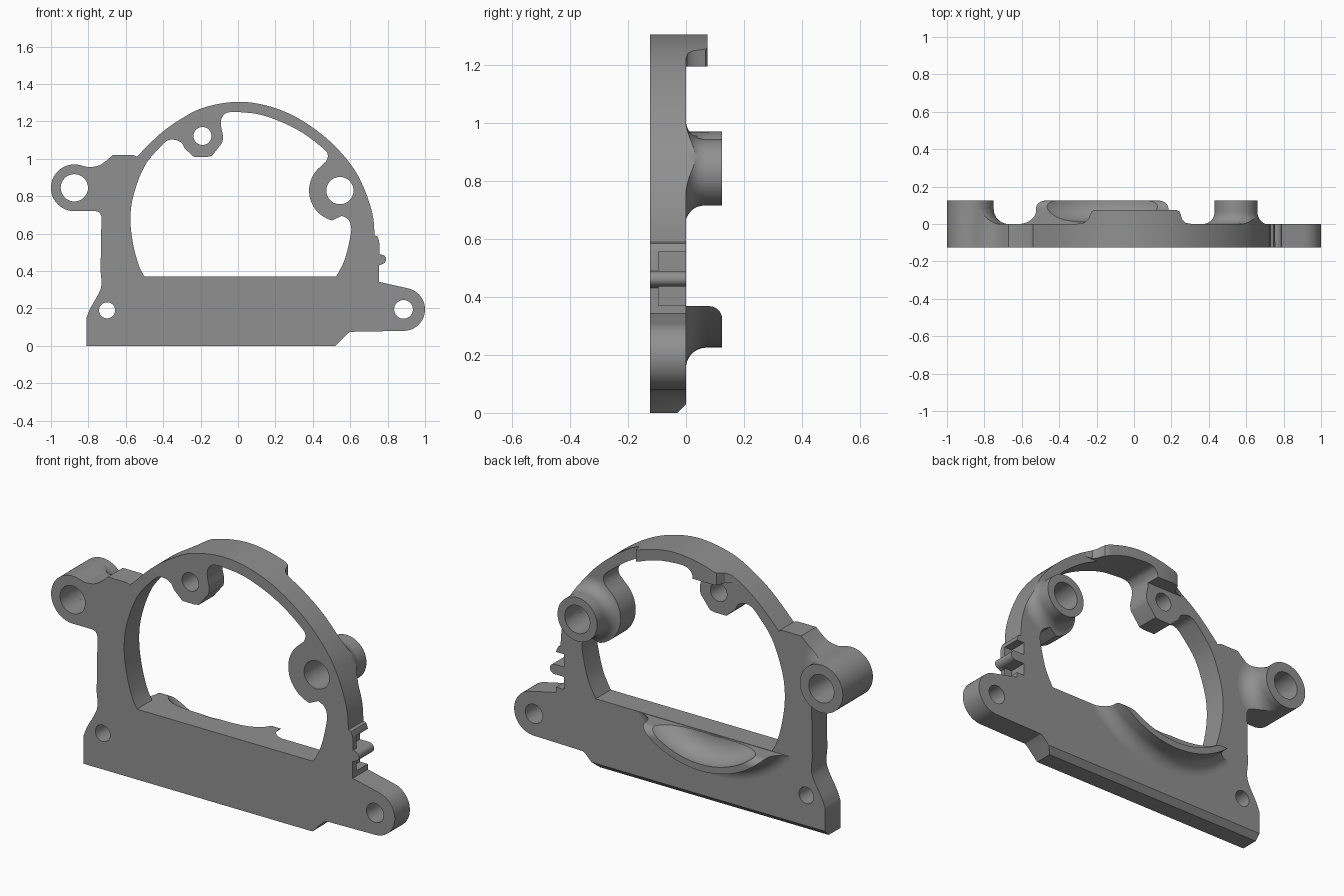
import bpy, bmesh, math
from mathutils import Vector, Matrix

if "Cube" in bpy.data.objects:
    bpy.data.objects.remove(bpy.data.objects["Cube"])

grey = bpy.data.materials.new("cast_grey")
grey.diffuse_color = (0.28, 0.28, 0.28, 1)
grey.use_nodes = True
grey.node_tree.nodes["Principled BSDF"].inputs["Base Color"].default_value = grey.diffuse_color


def finish(name, bm):
    bmesh.ops.remove_doubles(bm, verts=bm.verts, dist=1e-5)
    bmesh.ops.recalc_face_normals(bm, faces=bm.faces)
    me = bpy.data.meshes.new(name)
    bm.to_mesh(me)
    bm.free()
    me.materials.clear()
    me.materials.append(grey)
    ob = bpy.data.objects.new(name, me)
    bpy.context.collection.objects.link(ob)
    return ob


def arc(cx, cz, r, a0, a1, n=24):
    return [(cx + r * math.cos(math.radians(a0 + (a1 - a0) * i / n)),
             cz + r * math.sin(math.radians(a0 + (a1 - a0) * i / n))) for i in range(n + 1)]


def smooth(pts, n=5):
    """Smooth open path through the given points."""
    p = [Vector(q) for q in [pts[0]] + pts + [pts[-1]]]
    out = []
    for a, b, c, d in zip(p, p[1:], p[2:], p[3:]):
        for i in range(n):
            t = i / n
            out.append(tuple(0.5 * (2 * b + (c - a) * t + (2 * a - 5 * b + 4 * c - d) * t * t
                                    + (3 * b - a - 3 * c + d) * t ** 3)))
    return out + [tuple(pts[-1])]


def sheet(name, loops, y0, y1):
    """Filled front profile with holes, extruded along y."""
    cu = bpy.data.curves.new(name, 'CURVE')
    cu.dimensions, cu.fill_mode, cu.extrude = '2D', 'BOTH', (y1 - y0) / 2
    for loop in loops:
        sp = cu.splines.new('POLY')
        sp.points.add(len(loop) - 1)
        for p, (x, z) in zip(sp.points, loop):
            p.co = (x, z, 0, 1)
        sp.use_cyclic_u = True
    tmp = bpy.data.objects.new("tmp", cu)
    bpy.context.collection.objects.link(tmp)
    dg = bpy.context.evaluated_depsgraph_get()
    me = bpy.data.meshes.new_from_object(tmp.evaluated_get(dg))
    bm = bmesh.new()
    bm.from_mesh(me)
    bm.transform(Matrix.Translation((0, (y0 + y1) / 2, 0)) @ Matrix.Rotation(math.pi / 2, 4, 'X'))
    bpy.data.objects.remove(tmp)
    return finish(name, bm)


def prism(name, pts, axis, lo, hi):
    """Polygon extruded along x (points are y,z) or z (points are x,y)."""
    bm = bmesh.new()
    put = (lambda a, b: (lo, a, b)) if axis == 'x' else (lambda a, b: (a, b, lo))
    f = bm.faces.new([bm.verts.new(put(a, b)) for a, b in pts])
    ext = bmesh.ops.extrude_face_region(bm, geom=[f])
    d = (hi - lo, 0, 0) if axis == 'x' else (0, 0, hi - lo)
    bmesh.ops.translate(bm, vec=d, verts=[v for v in ext['geom'] if isinstance(v, bmesh.types.BMVert)])
    return finish(name, bm)


def lathe(name, prof, cx, cz, n=64):
    """Closed (radius, y) profile turned about a y-parallel axis."""
    bm = bmesh.new()
    rings = [[bm.verts.new((cx + r * math.cos(2 * math.pi * i / n), y, cz + r * math.sin(2 * math.pi * i / n)))
              for r, y in prof] for i in range(n)]
    m = len(prof)
    for i in range(n):
        a, b = rings[i], rings[(i + 1) % n]
        for j in range(m):
            k = (j + 1) % m
            bm.faces.new((a[j], a[k], b[k], b[j]))
    return finish(name, bm)


def cut(ob, tool, op, keep=False):
    md = ob.modifiers.new("bool", 'BOOLEAN')
    md.operation, md.object, md.solver = op, tool, 'EXACT'
    dg = bpy.context.evaluated_depsgraph_get()
    me = bpy.data.meshes.new_from_object(ob.evaluated_get(dg))
    ob.modifiers.clear()
    ob.data = me
    if not keep:
        bpy.data.objects.remove(tool)


# Plate profile
outline = [(-.81, 0)] + smooth([(-.81, .15), (-.79, .2), (-.745, .28), (-.73, .33), (-.735, .4)])
outline += smooth([(-.73, .69), (-.74, .713), (-.76, .72)], 3)
outline += arc(-.875, .845, .125, 270, 75, 36)
outline += smooth([(-.80, .955), (-.75, .962), (-.71, .985), (-.67, 1.02)])
outline += [(-.56, 1.02)]
outline += smooth([(-.54, 1.012), (-.42, 1.13), (-.31, 1.21), (-.18, 1.275), (0, 1.305), (.17, 1.28),
                   (.33, 1.212), (.49, 1.095), (.61, .96), (.676, .837), (.72, .70), (.73, .59)], 6)
outline += [(.745, .585), (.755, .56), (.757, .49)] + arc(.767, .462, .025, 75, -75, 10)
outline += [(.755, .43), (.755, .342)] + arc(.885, .195, .115, 78, -88) + [(.6, .075), (.585, .065), (.52, 0)]

opening = [(-.5, .37)] + smooth([(.525, .37), (.57, .46), (.6, .58), (.605, .635), (.59, .675), (.555, .695)])
opening += arc(.545, .83, .165, 255, 130)
opening += smooth([(.47, .985), (.48, 1.01), (.475, 1.035), (.45, 1.06), (.38, 1.115), (.3, 1.165), (.2, 1.21),
                   (.1, 1.24), (0, 1.25), (-.04, 1.25), (-.07, 1.24), (-.09, 1.21), (-.09, 1.17),
                   (-.08, 1.12), (-.085, 1.085)], 4)
opening += [(-.14, 1.015), (-.165, 1.01), (-.235, 1.01), (-.285, 1.055)]
opening += smooth([(-.30, 1.085), (-.33, 1.1), (-.37, 1.1), (-.41, 1.07), (-.5, .96), (-.56, .8),
                   (-.575, .67), (-.56, .54), (-.53, .43), (-.5, .37)])[:-1]

holes = [arc(x, z, r, 0, 360, 40)[:-1] for x, z, r in
         [(-.875, .845, .073), (.545, .83, .073), (.885, .195, .05), (-.7, .19, .043), (-.19, 1.122, .048)]]
plate = sheet("plate", [outline, opening] + holes, -.125, 0)
clip = sheet("clip", [outline, opening], -.05, .2)

# Chamfer along the lower back edge
cut(plate, prism("chamfer", [(-.032, -.002), (.05, -.002), (.05, .08)], 'x', -1.2, 1.2), 'DIFFERENCE')
# Recesses above and below the small side rod
for z0, z1 in ((.37, .436), (.488, .555)):
    cut(plate, prism("recess", [(-.095, z0), (.05, z0), (.05, z1), (-.095, z1)], 'x', .71, .9), 'DIFFERENCE')

# Back bosses with flared bases trimmed to the plate edge
parts = [plate]
for side, cx, cz, r, f in (("left", -.875, .845, .125, .08), ("right", .545, .83, .115, .062)):
    parts.append(lathe(side + "_boss", [(.073, 0), (.073, .125), (r, .125), (r, 0)], cx, cz))
    flare = [(r + f - f * math.sin(math.radians(a)), f - f * math.cos(math.radians(a))) for a in range(0, 91, 10)]
    ob = lathe(side + "_boss_flare", [(r - .015, 0)] + flare + [(r - .015, f)], cx, cz)
    cut(ob, clip, 'INTERSECT', True)
    parts.append(ob)

# Raised lip on top of the arch, with flared ends
lip = prism("top_lip", [(-.31, 0), (-.27, .006), (-.245, .025), (-.235, .05), (-.225, .068), (-.21, .075),
                        (.225, .075), (.243, .068), (.25, .05), (.257, .025), (.275, .007), (.31, 0)],
            'z', 1.195, 1.4)
cut(lip, clip, 'INTERSECT', True)
parts.append(lip)
bpy.data.objects.remove(clip)

# Scooped crescent ledge below the opening
flare = [(.58 - .07 * math.sin(math.radians(a)), .07 - .07 * math.cos(math.radians(a))) for a in range(0, 91, 10)]
bowl = [(.37 + .105 * math.sin(math.radians(a)), .115 - .105 * math.cos(math.radians(a))) for a in range(90, -1, -10)]
scoop = lathe("scoop_ledge", flare + [(.51, .125), (.475, .125)] + bowl + [(.37, 0)], -.17, .735, 128)
top = [(.08 + .045 * math.sin(math.radians(a)), .323 + .045 * math.cos(math.radians(a))) for a in range(0, 91, 10)]
cut(scoop, prism("scoop_trim", [(-.1, .05), (-.1, .368)] + top + [(.126, .3), (.126, .05)], 'x', -1, 1), 'INTERSECT')
parts.append(scoop)

# Smooth curved walls, keep hard edges
for ob in parts:
    bpy.ops.object.select_all(action='DESELECT')
    ob.select_set(True)
    bpy.context.view_layer.objects.active = ob
    bpy.ops.object.shade_smooth_by_angle(angle=math.radians(30))
